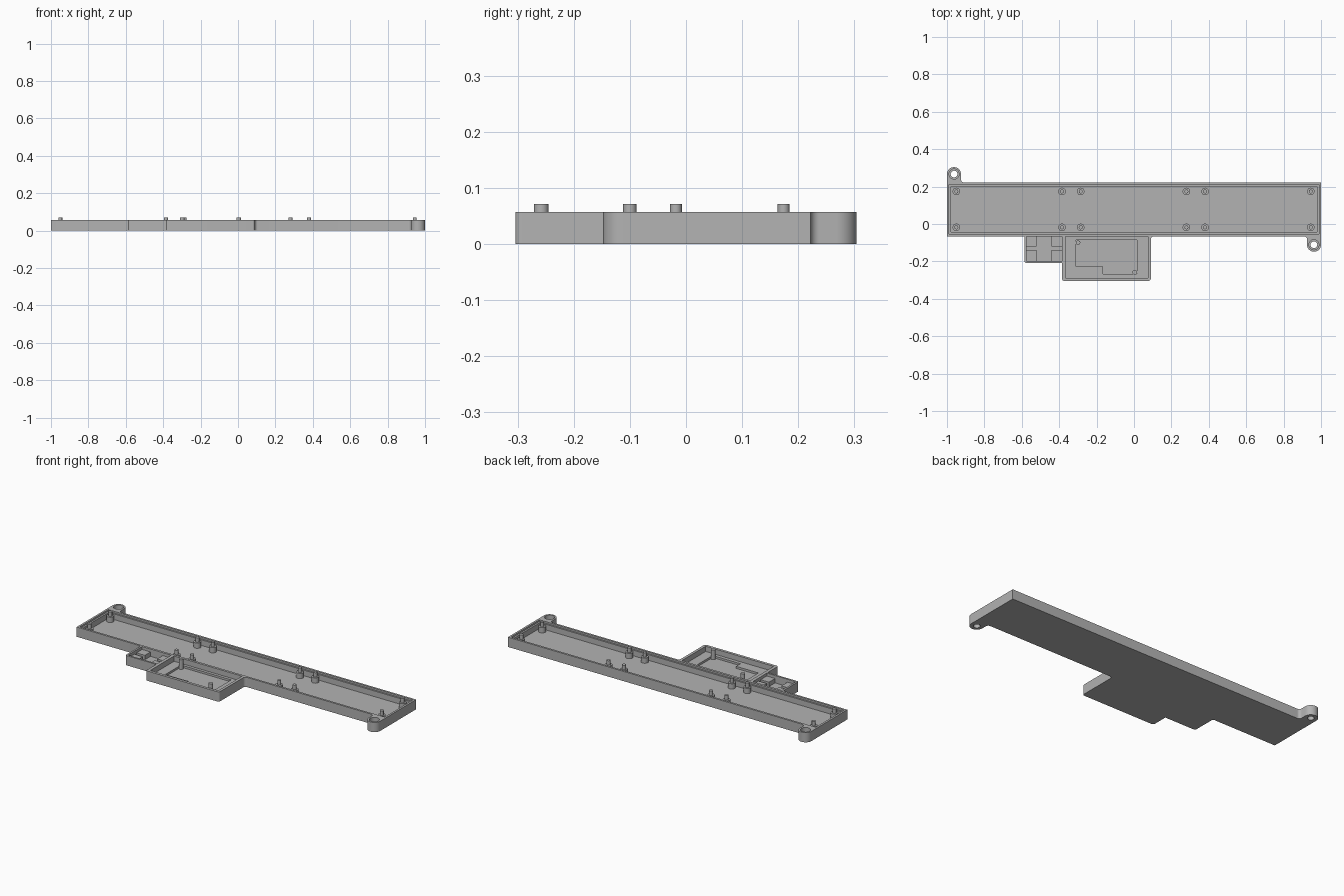
import bpy, bmesh, math
from mathutils import Vector

if "Cube" in bpy.data.objects:
    bpy.data.objects.remove(bpy.data.objects["Cube"])

TOP = 0.057
grey = bpy.data.materials.new("mid grey plastic")
grey.diffuse_color = (0.45, 0.45, 0.45, 1)
grey.use_nodes = True
grey.node_tree.nodes["Principled BSDF"].inputs["Base Color"].default_value = grey.diffuse_color


def rounded(corners, steps=8):
    """Round the right-angled corners given as (x, y, radius)."""
    pts = []
    for i, (x, y, r) in enumerate(corners):
        p = Vector((x, y))
        if r == 0:
            pts.append(p)
            continue
        a = Vector(corners[i - 1][:2])
        b = Vector(corners[(i + 1) % len(corners)][:2])
        d1, d2 = (a - p).normalized() * r, (b - p).normalized() * r
        c = p + d1 + d2
        for k in range(steps + 1):
            t = math.pi / 2 * k / steps
            pts.append(c - d2 * math.cos(t) - d1 * math.sin(t))
    return pts


def prism(name, pts, z0, z1):
    bm = bmesh.new()
    face = bm.faces.new([bm.verts.new((p[0], p[1], z0)) for p in pts])
    up = bmesh.ops.extrude_face_region(bm, geom=[face])["geom"]
    bmesh.ops.translate(bm, vec=(0, 0, z1 - z0),
                        verts=[v for v in up if isinstance(v, bmesh.types.BMVert)])
    bmesh.ops.recalc_face_normals(bm, faces=bm.faces)
    mesh = bpy.data.meshes.new(name)
    bm.to_mesh(mesh)
    bm.free()
    ob = bpy.data.objects.new(name, mesh)
    bpy.context.collection.objects.link(ob)
    mesh.materials.append(grey)
    return ob


def box(name, x0, x1, y0, y1, z0, z1):
    return prism(name, [(x0, y0), (x1, y0), (x1, y1), (x0, y1)], z0, z1)


def disc(name, x, y, r, z0, z1, n=24):
    ring = [(x + r * math.cos(math.tau * k / n), y + r * math.sin(math.tau * k / n))
            for k in range(n)]
    return prism(name, ring, z0, z1)


def smooth(ob):
    bpy.ops.object.select_all(action='DESELECT')
    ob.select_set(True)
    bpy.context.view_layer.objects.active = ob
    bpy.ops.object.shade_smooth_by_angle(angle=math.radians(30))


# Solid body outline: long tray, two side trays, two mounting ears
E, F = 0.037, 0.016
outline = rounded([
    (-1, -0.066, 0), (-0.585, -0.066, 0.008), (-0.585, -0.208, 0.008),
    (-0.385, -0.208, 0), (-0.385, -0.304, 0.012), (0.09, -0.304, 0.012),
    (0.09, -0.066, F), (0.925, -0.066, F), (0.925, -0.148, E), (1, -0.148, E),
    (1, 0.222, 0), (-0.925, 0.222, F), (-0.925, 0.304, E), (-1, 0.304, E)])
body = prism("tray_body", outline, 0, TOP)

# Pockets with a stepped rim, and ear holes with counterbores
cutters = [
    box("main_rim_cut", -0.988, 0.988, -0.054, 0.21, 0.047, 0.1),
    box("main_pocket_cut", -0.978, 0.978, -0.044, 0.2, 0.014, 0.1),
    box("board_tray_cut", -0.367, 0.074, -0.288, -0.068, 0.026, 0.1),
    prism("board_recess_cut", [(-0.31, -0.085), (-0.31, -0.228), (-0.165, -0.228),
          (-0.165, -0.268), (0.015, -0.268), (0.015, -0.085)], 0.014, 0.1),
    box("small_tray_cut", -0.574, -0.386, -0.197, -0.068, 0.014, 0.1),
]
for x, y in ((-0.962, 0.267), (0.962, -0.111)):
    cutters.append(disc("ear_hole_cut", x, y, 0.018, -0.05, 0.1))
    cutters.append(disc("ear_counterbore_cut", x, y, 0.027, 0.03, 0.1))

for c in cutters:
    c.hide_render = True
    m = body.modifiers.new(c.name, 'BOOLEAN')
    m.operation, m.solver, m.object = 'DIFFERENCE', 'EXACT', c
    bpy.context.view_layer.objects.active = body
    bpy.ops.object.modifier_apply(modifier=m.name)
    bpy.data.objects.remove(c)
smooth(body)

# Standoffs with locating pins along both long sides
for x in (-0.95, -0.385, -0.285, 0.28, 0.38, 0.945):
    for y in (-0.018, 0.174):
        smooth(disc("standoff", x, y, 0.02, 0.012, 0.045))
        smooth(disc("standoff_pin", x, y, 0.0105, 0.044, 0.071))

# Locating pins of the board tray
smooth(disc("board_pin", -0.299, -0.1, 0.012, 0.012, 0.071))
smooth(disc("board_pin", 0.004, -0.258, 0.013, 0.012, 0.071))

# Corner blocks of the small tray
for x0, x1 in ((-0.577, -0.52), (-0.44, -0.383)):
    for y0, y1 in ((-0.2, -0.14), (-0.12, -0.066)):
        box("corner_block", x0, x1, y0, y1, 0.012, 0.04)
